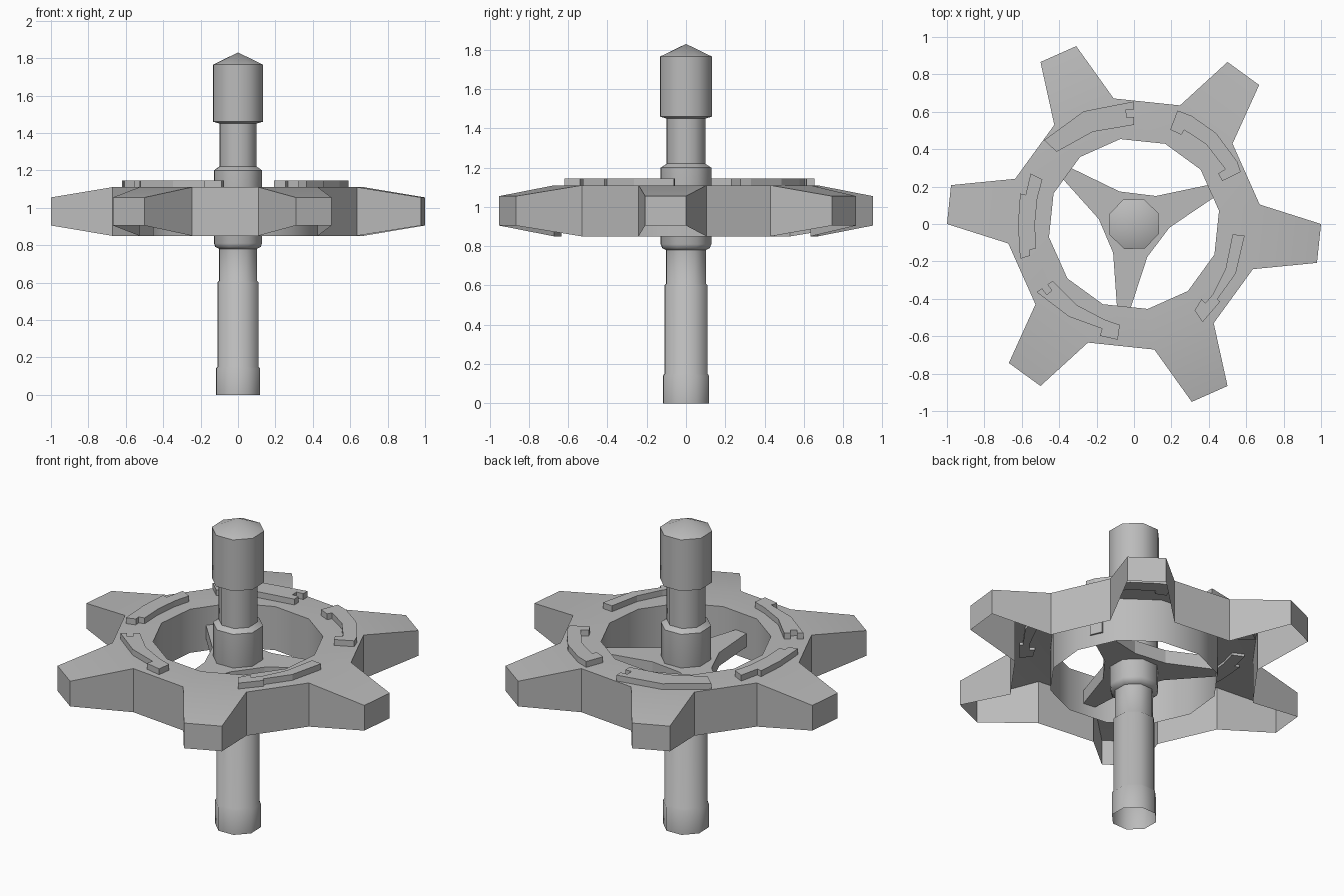
import bpy
import bmesh
from math import radians, cos, sin

cube = bpy.data.objects.get("Cube")
if cube:
    bpy.data.objects.remove(cube)

GREY = 0.5
hull = bpy.data.materials.new("hull grey")
hull.diffuse_color = (GREY, GREY, GREY, 1)
hull.use_nodes = True
hull.node_tree.nodes["Principled BSDF"].inputs["Base Color"].default_value = (GREY, GREY, GREY, 1)


def polar(angle, radius):
    return radius * cos(radians(angle)), radius * sin(radians(angle))


def finish(name, bm, smooth_angle=None):
    mesh = bpy.data.meshes.new(name)
    bm.to_mesh(mesh)
    bm.free()
    mesh.materials.append(hull)
    obj = bpy.data.objects.new(name, mesh)
    bpy.context.collection.objects.link(obj)
    if smooth_angle:
        bpy.ops.object.select_all(action="DESELECT")
        obj.select_set(True)
        bpy.context.view_layer.objects.active = obj
        bpy.ops.object.shade_smooth_by_angle(angle=radians(smooth_angle))
    return obj


def slab(name, outline, bottom, top):
    """Extrude a flat outline between two heights."""
    bm = bmesh.new()
    face = bm.faces.new([bm.verts.new((x, y, bottom)) for x, y in outline])
    side = bmesh.ops.extrude_face_region(bm, geom=[face])["geom"]
    moved = [v for v in side if isinstance(v, bmesh.types.BMVert)]
    bmesh.ops.translate(bm, verts=moved, vec=(0, 0, top - bottom))
    bmesh.ops.recalc_face_normals(bm, faces=bm.faces[:])
    return finish(name, bm)


def spindle(name, profile, sides=8, turn=24):
    """Lathe a radius/height profile, open at the foot and pointed on top."""
    bm = bmesh.new()
    rings = []
    for radius, z in profile[:-1]:
        rings.append([bm.verts.new((*polar(turn + i * 360 / sides, radius), z))
                      for i in range(sides)])
    tip = bm.verts.new((0, 0, profile[-1][1]))
    for i in range(sides):
        j = (i + 1) % sides
        for low, high in zip(rings, rings[1:]):
            bm.faces.new((low[i], low[j], high[j], high[i]))
        bm.faces.new((rings[-1][i], rings[-1][j], tip))
    return finish(name, bm, 50)


def wheel(name, arms=6, first=-6):
    """Ring with tapering arms: a top and walls, open underneath."""
    bm = bmesh.new()
    low, high = 0.85, 1.11
    low_tip, high_tip = 0.905, 1.055

    def column(angle, radius, bottom, top):
        x, y = polar(angle, radius)
        return bm.verts.new((x, y, bottom)), bm.verts.new((x, y, top))

    inner, outer, tips = [], [], []
    for k in range(arms):
        for s in (-1, 1):
            a = first + k * 360 / arms
            inner.append(column(a + s * 14.8, 0.46, low, high))
            outer.append(column(a + s * 14.8, 0.68, low, high))
            tips.append(column(a + s * 6, 1, low_tip, high_tip))

    def wall(a, b):
        bm.faces.new((a[0], b[0], b[1], a[1]))

    count = arms * 2
    for i in range(count):
        j = (i + 1) % count
        wall(inner[j], inner[i])
        bm.faces.new((inner[i][1], outer[i][1], outer[j][1], inner[j][1]))
        if i % 2:
            wall(outer[i], outer[j])
        else:
            wall(outer[i], tips[i])
            wall(tips[i], tips[j])
            wall(tips[j], outer[j])
            bm.faces.new((outer[i][1], tips[i][1], tips[j][1], outer[j][1]))
    return finish(name, bm, 35)


def slot(angle, inward, inner, outer):
    """Notch cut into the end of a curved plate."""
    third = (outer - inner) / 3
    a, b = outer - third, inner + third
    return [polar(angle, a), polar(angle + inward, a),
            polar(angle + inward, b), polar(angle, b)]


def deck_plate(name, stations, slot_first=False, slot_last=False):
    """Curved plate from stations of angle, inner radius, outer radius."""
    outline = [polar(a, far) for a, near, far in stations]
    if slot_last:
        outline += slot(stations[-1][0], -4, *stations[-1][1:])
    outline += [polar(a, near) for a, near, far in reversed(stations)]
    if slot_first:
        outline += reversed(slot(stations[0][0], 4, *stations[0][1:]))
    slab(name, outline, 1.095, 1.145)


# Central column
spindle("central_column", [
    (0.126, 0), (0.126, 0.14), (0.118, 0.15), (0.118, 0.6), (0.108, 0.61),
    (0.108, 0.78), (0.13, 0.79), (0.138, 0.81), (0.138, 1.2), (0.106, 1.22),
    (0.106, 1.45), (0.143, 1.46), (0.143, 1.765), (0, 1.83)])

# Outer wheel
wheel("wheel")

# Three spokes joined in one star
star = []
for k in range(3):
    centre = 23 + 120 * k
    star += [polar(centre + a, r) for a, r in
             ((-29, 0.19), (-4.5, 0.455), (4.5, 0.455), (29, 0.19))]
slab("spoke_star", star, 0.92, 1.0)

# Raised plates on the deck of the ring
deck_plate("back_right_plate", [
    (26, 0.525, 0.635), (31, 0.525, 0.645), (31, 0.57, 0.645), (48, 0.575, 0.655),
    (62, 0.57, 0.655), (62, 0.54, 0.655), (69, 0.54, 0.65)])
deck_plate("back_left_plate", [
    (90, 0.53, 0.655), (114, 0.54, 0.66), (137, 0.566, 0.657)], slot_first=True)
deck_plate("left_plate", [
    (154, 0.545, 0.615), (165, 0.535, 0.6), (165, 0.535, 0.63), (180, 0.53, 0.62),
    (194, 0.54, 0.63), (194, 0.575, 0.63), (197, 0.58, 0.635)])
deck_plate("front_left_plate", [
    (215, 0.53, 0.635), (235, 0.53, 0.605), (253, 0.535, 0.585),
    (253, 0.535, 0.625), (262, 0.545, 0.625)], slot_first=True)
deck_plate("front_right_plate", [
    (305, 0.565, 0.64), (312, 0.54, 0.625), (312, 0.57, 0.625), (318, 0.565, 0.62),
    (318, 0.565, 0.6), (334, 0.545, 0.605), (354, 0.53, 0.595)])
